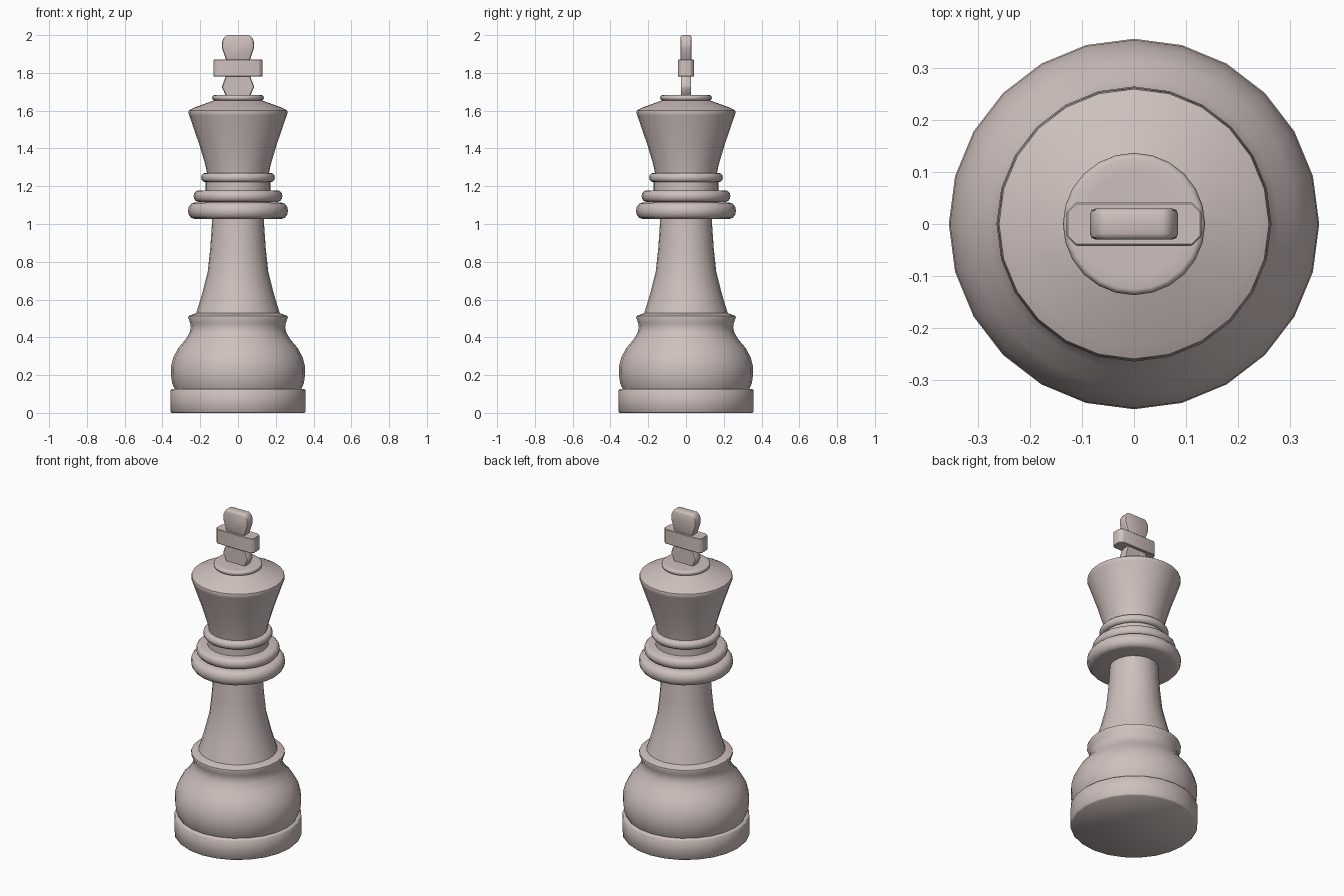
import bpy
import bmesh
import math

cube = bpy.data.objects.get("Cube")
if cube:
    bpy.data.objects.remove(cube, do_unlink=True)

SIDES = 24
mat = bpy.data.materials.new("warm pale grey")
mat.use_nodes = True
COLOUR = (0.62, 0.53, 0.51, 1)
mat.diffuse_color = COLOUR
mat.node_tree.nodes["Principled BSDF"].inputs["Base Color"].default_value = COLOUR


def finish(name, bm, angle):
    bmesh.ops.recalc_face_normals(bm, faces=bm.faces[:])
    mesh = bpy.data.meshes.new(name)
    bm.to_mesh(mesh)
    bm.free()
    mesh.materials.append(mat)
    obj = bpy.data.objects.new(name, mesh)
    bpy.context.collection.objects.link(obj)
    bpy.ops.object.select_all(action='DESELECT')
    obj.select_set(True)
    bpy.context.view_layer.objects.active = obj
    bpy.ops.object.shade_smooth_by_angle(angle=math.radians(angle))
    return obj


def lathe(name, profile, angle=40):
    """Turn (radius, height) points round z and cap both ends."""
    bm = bmesh.new()
    turns = [2 * math.pi * i / SIDES for i in range(SIDES)]
    rings = [[bm.verts.new((r * math.cos(a), r * math.sin(a), z)) for a in turns]
             for r, z in profile]
    for low, high in zip(rings, rings[1:]):
        for i in range(SIDES):
            j = (i + 1) % SIDES
            bm.faces.new((low[i], low[j], high[j], high[i]))
    bm.faces.new(rings[0])
    bm.faces.new(rings[-1])
    return finish(name, bm, angle)


def torus_band(name, inner, outer, bottom, top):
    """Turned ring with a rounded rim."""
    h = (top - bottom) / 2
    mid = (top + bottom) / 2
    arc = [math.radians(a) for a in range(-90, 91, 30)]
    rim = [(outer - h * 0.8 + h * 0.8 * math.cos(a), mid + h * math.sin(a)) for a in arc]
    return lathe(name, [(inner, bottom)] + rim + [(inner, top)], 50)


def plate(name, outline, half_depth, bevel, segments=2):
    """Extrude a mirrored (half width, height) outline along y, with soft edges."""
    bm = bmesh.new()
    points = outline + [(-x, z) for x, z in reversed(outline)]
    face = bm.faces.new([bm.verts.new((x, -half_depth, z)) for x, z in points])
    grown = bmesh.ops.extrude_face_region(bm, geom=[face])
    for v in grown["geom"]:
        if isinstance(v, bmesh.types.BMVert):
            v.co.y = half_depth
    bmesh.ops.recalc_face_normals(bm, faces=bm.faces[:])
    bmesh.ops.bevel(bm, geom=bm.edges[:], offset=bevel, segments=segments,
                    profile=0.5, affect='EDGES')
    return finish(name, bm, 40)


# Foot and turned body
lathe("base_disc", [(0.35, 0), (0.357, 0.007), (0.357, 0.12), (0.35, 0.127)], 50)
lathe("bulb", [(0.335, 0.125), (0.348, 0.155), (0.355, 0.2), (0.355, 0.245),
               (0.342, 0.295), (0.315, 0.345), (0.28, 0.385), (0.256, 0.425),
               (0.25, 0.45), (0.253, 0.475), (0.264, 0.505), (0.262, 0.513),
               (0.222, 0.528)])
lathe("column", [(0.222, 0.525), (0.19, 0.63), (0.16, 0.75), (0.147, 0.87),
                 (0.14, 0.97), (0.136, 1.04)])

# Stacked collar rings
torus_band("lower_collar", 0.13, 0.265, 1.027, 1.113)
torus_band("middle_collar", 0.13, 0.235, 1.117, 1.178)
lathe("neck", [(0.172, 1.1), (0.172, 1.24)])
torus_band("upper_collar", 0.13, 0.195, 1.222, 1.27)

# Flared head and its cap
lathe("head", [(0.163, 1.265), (0.175, 1.32), (0.205, 1.42), (0.258, 1.575),
               (0.263, 1.588), (0.26, 1.602), (0.235, 1.615), (0.125, 1.655),
               (0.125, 1.665)])
torus_band("crown_disc", 0.1, 0.137, 1.655, 1.682)

# Cross
plate("cross_stem", [(0.062, 1.675), (0.086, 1.725), (0.062, 1.79)], 0.026, 0.004, 1)
plate("cross_top", [(0.06, 1.86), (0.086, 1.935), (0.083, 1.972), (0.065, 2.0)],
      0.03, 0.012)

# Cross bar, with chamfered ends seen from above
bm = bmesh.new()
bmesh.ops.create_cube(bm, size=1)
for v in bm.verts:
    v.co = (v.co.x * 0.26, v.co.y * 0.084, v.co.z * 0.09 + 1.825)
uprights = [e for e in bm.edges if abs(e.verts[0].co.z - e.verts[1].co.z) > 0.05]
bmesh.ops.bevel(bm, geom=uprights, offset=0.018, segments=1, affect='EDGES')
bmesh.ops.bevel(bm, geom=bm.edges[:], offset=0.003, segments=1, affect='EDGES')
finish("cross_bar", bm, 30)
